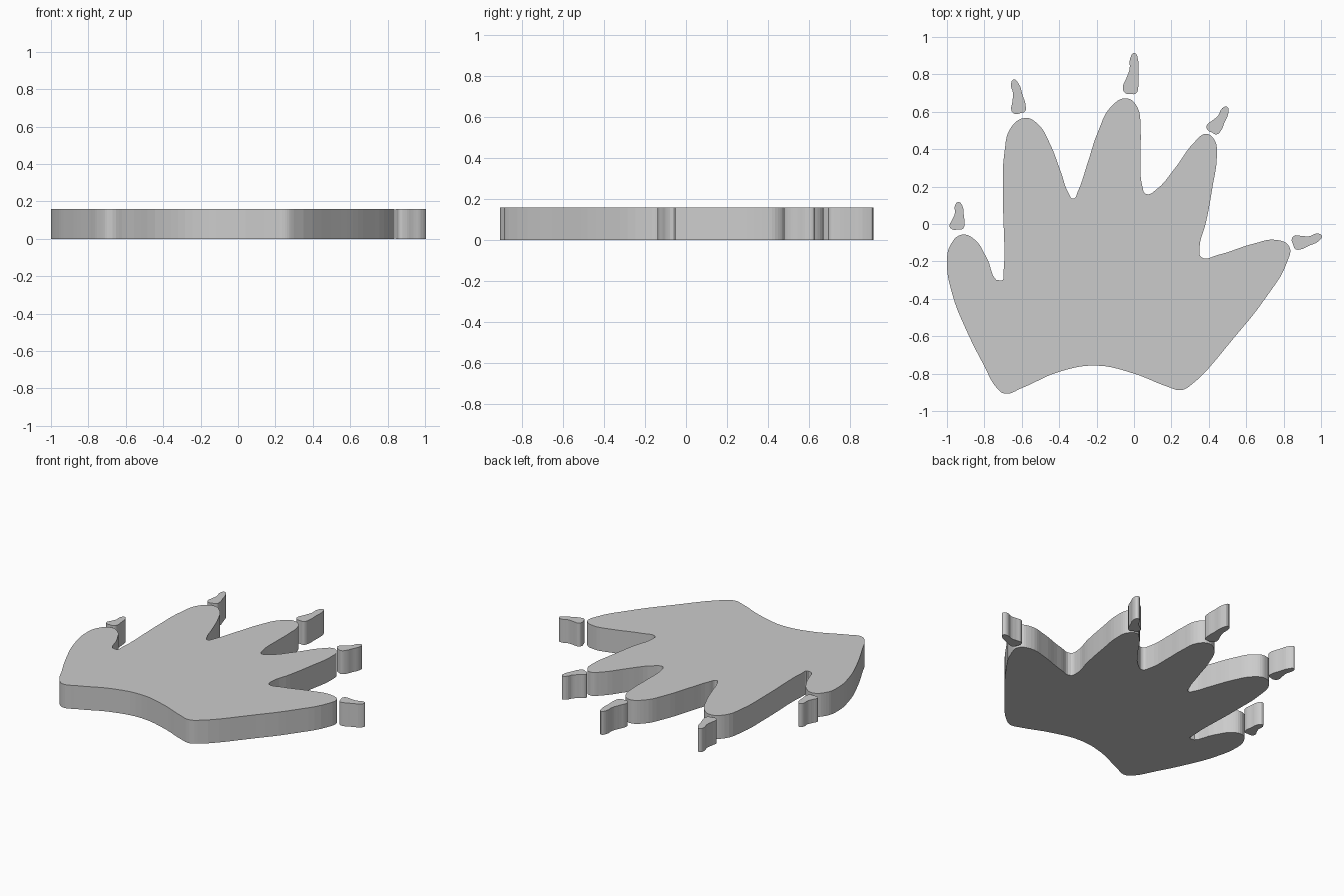
import bpy, bmesh
from mathutils import Vector

if "Cube" in bpy.data.objects:
    bpy.data.objects.remove(bpy.data.objects["Cube"])

HEIGHT = 0.16


def slab(name, points, resolution):
    """Smooth closed outline, filled and extruded up from z = 0."""
    curve = bpy.data.curves.new(name, 'CURVE')
    curve.dimensions = '2D'
    curve.fill_mode = 'BOTH'
    curve.extrude = HEIGHT / 2
    curve.resolution_u = resolution
    spline = curve.splines.new('BEZIER')
    spline.bezier_points.add(len(points) - 1)
    spline.use_cyclic_u = True
    for bp, (x, y) in zip(spline.bezier_points, points):
        bp.co = (x, y, HEIGHT / 2)
        bp.handle_left_type = bp.handle_right_type = 'AUTO'
    # 2D curves flatten z, so the lift is applied after conversion
    obj = bpy.data.objects.new(name, curve)
    bpy.context.collection.objects.link(obj)
    bpy.ops.object.select_all(action='DESELECT')
    obj.select_set(True)
    bpy.context.view_layer.objects.active = obj
    bpy.ops.object.convert(target='MESH')
    obj = bpy.context.view_layer.objects.active
    obj.name = name
    bm = bmesh.new()
    bm.from_mesh(obj.data)
    bmesh.ops.remove_doubles(bm, verts=bm.verts, dist=0.0002)
    lift = -min(v.co.z for v in bm.verts)
    bmesh.ops.translate(bm, verts=bm.verts, vec=(0, 0, lift))
    bmesh.ops.recalc_face_normals(bm, faces=bm.faces)
    for f in bm.faces:
        f.smooth = False
    bm.to_mesh(obj.data)
    bm.free()
    return obj


# Paw pad with five toes, clockwise from the left heel
paw = [(-.69, -.907), (-.735, -.875), (-.80, -.76), (-.90, -.56), (-.97, -.38),
       (-1.0, -.2), (-.98, -.11), (-.92, -.057), (-.85, -.085), (-.79, -.175),
       (-.71, -.303), (-.697, -.25), (-.70, .15), (-.693, .38), (-.655, .52),
       (-.58, .567), (-.51, .53), (-.45, .43), (-.39, .275), (-.35, .165),
       (-.325, .135), (-.30, .175), (-.25, .32), (-.19, .5), (-.12, .63),
       (-.04, .672), (.015, .63), (.035, .5), (.035, .38), (.045, .2),
       (.065, .16), (.12, .185), (.22, .30), (.33, .445), (.385, .482),
       (.43, .45), (.443, .37), (.42, .2), (.385, .01), (.35, -.13),
       (.36, -.178), (.45, -.165), (.64, -.105), (.76, -.085), (.83, -.12),
       (.82, -.2), (.70, -.40), (.55, -.59), (.30, -.865), (.25, -.888),
       (.18, -.87), (0, -.80), (-.2, -.757), (-.4, -.79), (-.6, -.877)]
slab("paw_pad", paw, 5)

# Claw template: across (fraction of width), along (fraction of length)
claw = [(0, 0), (.37, .02), (.5, .18), (.47, .5), (.4, .85), (.15, 1),
        (-.1, .88), (-.12, .6), (-.3, .38), (-.5, .12), (-.3, .01)]

# name, base, tip, width, side of the hollow
claws = [("claw_outer_left", (-.945, -.03), (-.95, .117), .08, 1),
         ("claw_left", (-.61, .592), (-.655, .77), .08, 1),
         ("claw_middle", (-.02, .695), (-.01, .915), .082, 1),
         ("claw_right", (.415, .49), (.487, .632), .08, 1),
         ("claw_outer_right", (.85, -.108), (1.0, -.052), .08, 1)]
for name, base, tip, width, side in claws:
    base, axis = Vector(base), Vector(tip) - Vector(base)
    across = Vector((axis.y, -axis.x)).normalized() * width * side
    slab(name, [base + across * u + axis * v for u, v in claw], 4)
